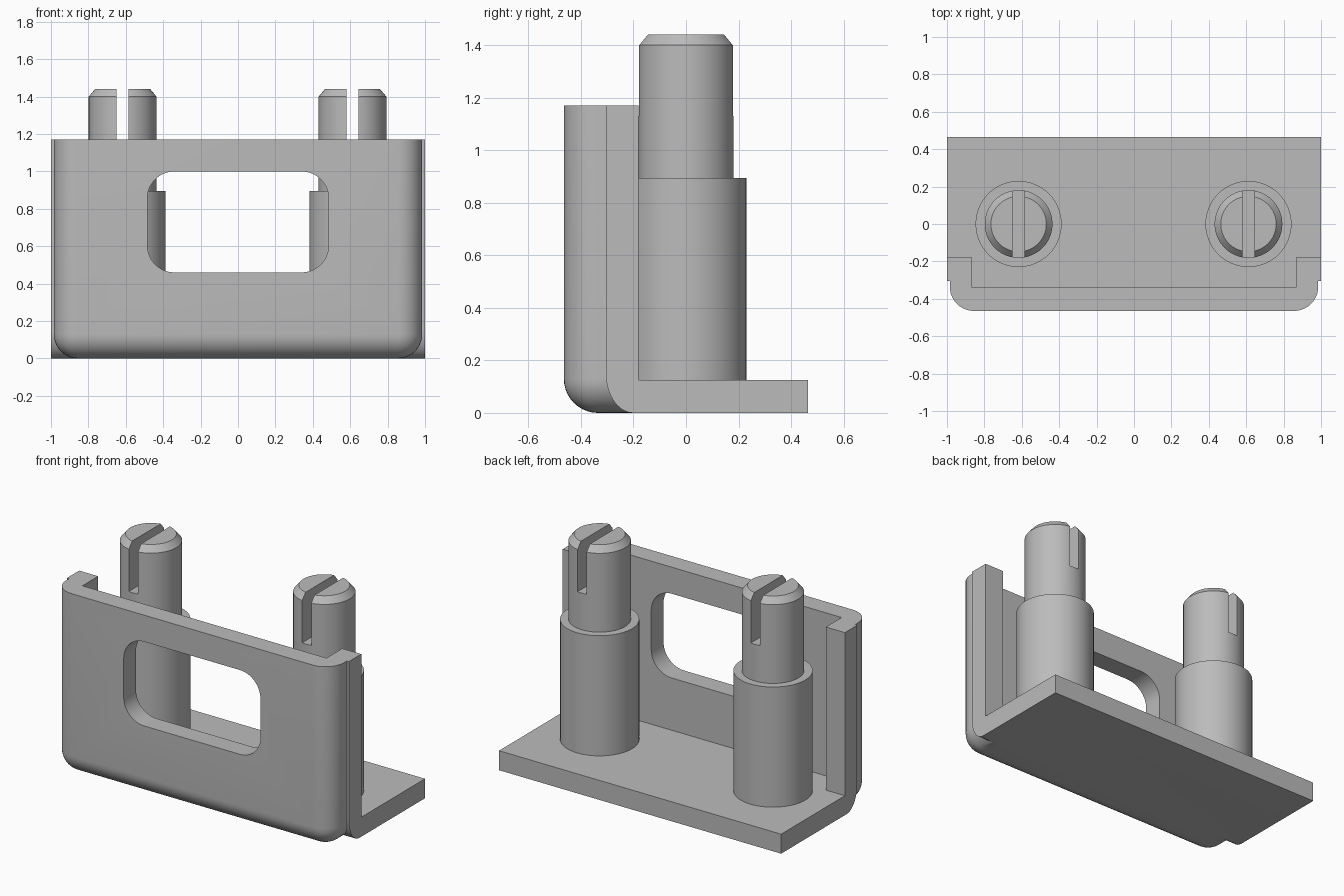
import bpy, bmesh
from math import sin, cos, pi

if "Cube" in bpy.data.objects:
    bpy.data.objects.remove(bpy.data.objects["Cube"], do_unlink=True)

grey = bpy.data.materials.new("plain grey")
grey.use_nodes = True
grey.diffuse_color = (0.5, 0.5, 0.5, 1)
grey.node_tree.nodes["Principled BSDF"].inputs["Base Color"].default_value = (0.5, 0.5, 0.5, 1)

HEIGHT, FLOOR, FILLET = 1.17, 0.125, 0.13


def make(name, bm):
    bmesh.ops.recalc_face_normals(bm, faces=bm.faces)
    mesh = bpy.data.meshes.new(name)
    bm.to_mesh(mesh)
    bm.free()
    mesh.materials.append(grey)
    ob = bpy.data.objects.new(name, mesh)
    bpy.context.collection.objects.link(ob)
    return ob


def box_mesh(lo, hi):
    bm = bmesh.new()
    bmesh.ops.create_cube(bm, size=1)
    for v in bm.verts:
        v.co = [(a + b) / 2 + c * (b - a) for a, b, c in zip(lo, hi, v.co)]
    return bm


def round_edges(bm, rule, radius):
    edges = [e for e in bm.edges if rule(e.verts[0].co, e.verts[1].co)]
    bmesh.ops.bevel(bm, geom=edges, offset=radius, segments=10, profile=0.5, affect='EDGES')


def extrude_profile(points, half):
    bm = bmesh.new()
    face = bm.faces.new([bm.verts.new((-half, y, z)) for y, z in points])
    moved = bmesh.ops.extrude_face_region(bm, geom=[face])["geom"]
    for v in moved:
        if isinstance(v, bmesh.types.BMVert):
            v.co.x = half
    return bm


def combine(ob, other, operation):
    mod = ob.modifiers.new("combine", 'BOOLEAN')
    mod.object, mod.operation, mod.solver = other, operation, 'EXACT'
    bpy.context.view_layer.objects.active = ob
    bpy.ops.object.modifier_apply(modifier=mod.name)
    bpy.data.objects.remove(other, do_unlink=True)


def smooth(ob):
    bpy.ops.object.select_all(action='DESELECT')
    ob.select_set(True)
    bpy.context.view_layer.objects.active = ob
    bpy.ops.object.shade_smooth_by_angle(angle=0.5)


# Base plate and side flanges, with a curved lower front edge
arc = [(-0.2 - 0.105 * cos(a), 0.15 - 0.15 * sin(a)) for a in (i * pi / 20 for i in range(11))]
profile = arc + [(0.465, 0), (0.465, FLOOR), (-0.18, FLOOR), (-0.18, HEIGHT), (-0.305, HEIGHT)]
bracket = make("bracket", extrude_profile(profile, 1.0))

# Front wall, slightly narrower, rounded on its vertical and bottom edges
wall = box_mesh((-0.985, -0.465, 0), (0.985, -0.19, HEIGHT))


def outer_edge(a, b):
    mid = (a + b) / 2
    upright = abs(a.z - b.z) > 0.5 and mid.y < -0.4
    bottom = mid.z < 0.01 and mid.y < -0.2
    return upright or bottom


round_edges(wall, outer_edge, FILLET)
combine(bracket, make("front_wall", wall), 'UNION')

# Hollow behind the wall and the rounded window
combine(bracket, make("hollow", box_mesh((-0.865, -0.34, FLOOR), (0.865, 0.9, 2))), 'DIFFERENCE')
window = box_mesh((-0.485, -0.6, 0.46), (0.485, -0.2, 1.0))
round_edges(window, lambda a, b: abs(a.y - b.y) > 0.1, 0.145)
combine(bracket, make("window", window), 'DIFFERENCE')
smooth(bracket)


# Stepped posts: a wide boss, a thinner chamfered pin and a slot across the top
def post(name, x):
    rings = [(0.23, FLOOR - 0.02), (0.23, 0.895), (0.181, 0.895), (0.181, 1.4), (0.148, 1.44)]
    bm = bmesh.new()
    sides, loops = 64, []
    for r, z in rings:
        loops.append([bm.verts.new((x + r * cos(2 * pi * i / sides), r * sin(2 * pi * i / sides), z))
                      for i in range(sides)])
    for low, high in zip(loops, loops[1:]):
        for i in range(sides):
            j = (i + 1) % sides
            bm.faces.new((low[i], low[j], high[j], high[i]))
    bm.faces.new(loops[0])
    bm.faces.new(loops[-1])
    ob = make(name, bm)
    combine(ob, make("slot", box_mesh((x - 0.032, -0.4, 1.13), (x + 0.032, 0.4, 1.6))), 'DIFFERENCE')
    smooth(ob)


post("right_post", -0.617)
post("left_post", 0.612)
